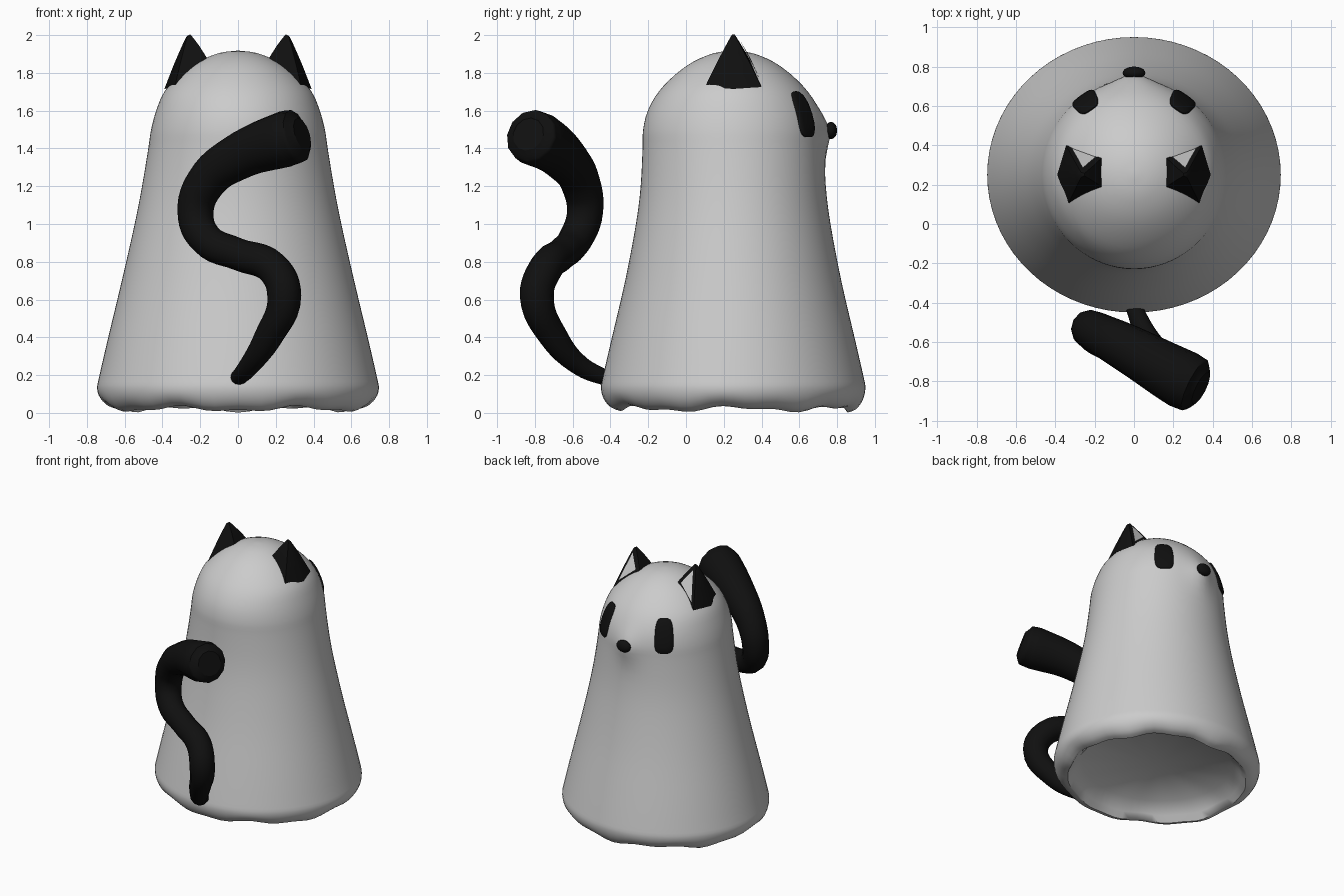
import bpy, bmesh, math
from mathutils import Vector
from mathutils.bvhtree import BVHTree

if "Cube" in bpy.data.objects:
    bpy.data.objects.remove(bpy.data.objects["Cube"])

CY = 0.25      # body axis position in y
SEG = 72

black = bpy.data.materials.new("black")
black.diffuse_color = (0.005, 0.005, 0.005, 1)
black.use_nodes = True
black.node_tree.nodes["Principled BSDF"].inputs["Base Color"].default_value = black.diffuse_color


def finish(name, bm, mat=None, angle=60):
    bmesh.ops.recalc_face_normals(bm, faces=bm.faces)
    me = bpy.data.meshes.new(name)
    bm.to_mesh(me)
    ob = bpy.data.objects.new(name, me)
    bpy.context.collection.objects.link(ob)
    if mat:
        me.materials.append(mat)
    bpy.ops.object.select_all(action='DESELECT')
    ob.select_set(True)
    bpy.context.view_layer.objects.active = ob
    bpy.ops.object.shade_smooth_by_angle(angle=math.radians(angle))
    return ob


def catmull(pts, n):
    pts = [Vector(p) for p in pts]
    out = []
    for i in range(len(pts) - 1):
        a, b, c, d = pts[max(i - 1, 0)], pts[i], pts[i + 1], pts[min(i + 2, len(pts) - 1)]
        for k in range(n):
            t = k / n
            out.append(0.5 * (2 * b + (c - a) * t + (2 * a - 5 * b + 4 * c - d) * t * t
                              + (3 * b - a - 3 * c + d) * t ** 3))
    return out + [pts[-1]]


def bridge(bm, rings):
    for lo, hi in zip(rings, rings[1:]):
        n = len(lo)
        for i in range(n):
            bm.faces.new((lo[i], lo[(i + 1) % n], hi[(i + 1) % n], hi[i]))


# Draped sheet body: (z, half width in x, half depth in y), recessed floor first
inner = [(0.14, 0, 0), (0.14, 0.54, 0.51), (0.06, 0.61, 0.57)]
outer = [(0.02, 0.645, 0.605), (0.035, 0.69, 0.65), (0.075, 0.73, 0.685), (0.13, 0.746, 0.70),
         (0.2, 0.733, 0.688), (0.4, 0.687, 0.642), (0.7, 0.615, 0.572), (1.0, 0.547, 0.515),
         (1.2, 0.508, 0.49), (1.4, 0.475, 0.48), (1.5, 0.46, 0.477), (1.6, 0.433, 0.452),
         (1.7, 0.39, 0.395), (1.79, 0.308, 0.308), (1.86, 0.21, 0.21), (1.905, 0.10, 0.10),
         (1.918, 0, 0)]
bm = bmesh.new()
rings = []
for z, rx, ry in [Vector(p) for p in inner] + catmull(outer, 3):
    ring = []
    for i in range(SEG):
        a = 2 * math.pi * i / SEG            # measured from the face side (+y)
        wave = -0.6 * math.cos(6 * a) - 0.4 * math.cos(13 * a)
        hem = max(0, 1 - z / 0.12) if rx else 0
        bump = 0.033 * math.exp(-(z - 1.48) ** 2 / 0.012) * math.exp(-(math.sin(a) / 0.2) ** 2) \
            if math.cos(a) > 0 else 0        # muzzle
        ring.append(bm.verts.new((math.sin(a) * rx,
                                  CY + math.cos(a) * (ry + bump), z + 0.022 * wave * hem)))
    rings.append(ring)
bridge(bm, rings)
bmesh.ops.remove_doubles(bm, verts=bm.verts, dist=1e-4)
bmesh.ops.recalc_face_normals(bm, faces=bm.faces)
tree = BVHTree.FromBMesh(bm)
finish("sheet_body", bm)

# Nose
bm = bmesh.new()
bmesh.ops.create_uvsphere(bm, u_segments=20, v_segments=12, radius=1)
for v in bm.verts:
    v.co = Vector((v.co.x * 0.058, 0.768 + v.co.y * 0.032, 1.495 + v.co.z * 0.045))
finish("nose", bm, black)

for side, label in ((1, "right"), (-1, "left")):
    # Eye: rounded rectangle laid on the body surface
    bm = bmesh.new()
    rings = []
    for s, lift in ((1, -0.01), (1, 0.006), (0.9, 0.012), (0.6, 0.012), (0.3, 0.012)):
        ring = []
        for i in range(32):
            t = 2 * math.pi * i / 32
            c, n = math.cos(t), math.sin(t)
            u = math.copysign(abs(c) ** 0.55, c) * s
            w = math.copysign(abs(n) ** 0.55, n) * s
            a = side * (0.585 + 0.145 * u)
            d = Vector((math.sin(a), math.cos(a), 0))
            hit, nor, _, _ = tree.ray_cast(Vector((0, CY, 1.58 + 0.12 * w)), d)
            if nor.dot(d) < 0:
                nor = -nor
            ring.append(bm.verts.new(hit + nor * lift))
        rings.append(ring)
    bridge(bm, rings)
    bm.faces.new(rings[-1])
    finish("eye_" + label, bm, black)

    # Ear: faceted cone with a blunt tip
    base = [Vector(p) for p in ((0.335, 0.10, 1.725), (0.39, 0.25, 1.715), (0.345, 0.40, 1.725),
                                (0.165, 0.335, 1.875), (0.165, 0.19, 1.88))]
    tip = Vector((0.262, 0.25, 2.015))
    mirror = lambda p: Vector((p.x * side, p.y, p.z))
    bm = bmesh.new()
    rings = []
    for f, swell in ((0, 1), (0.45, 1.08), (0.75, 1.15), (0.92, 1.2)):
        ring = []
        for p in base:
            q = p.lerp(tip, f)
            axis = sum(base, Vector()) / 5
            axis = axis.lerp(tip, f)
            q.x = axis.x + (q.x - axis.x) * swell
            q.y = axis.y + (q.y - axis.y) * (1 + (swell - 1) * 0.5)
            ring.append(bm.verts.new(mirror(q)))
        rings.append(ring)
    bridge(bm, rings)
    bm.faces.new(rings[0])
    peak = bm.verts.new(mirror(Vector((0.262, 0.25, 2.0))))
    for i in range(5):
        bm.faces.new((rings[-1][i], rings[-1][(i + 1) % 5], peak))
    bm.normal_update()
    ear_tree = BVHTree.FromBMesh(bm)
    finish("ear_" + label, bm, black, 35)

    # Inner ear: grey triangle projected on the ear's front face
    a, b = base[2], base[3]
    mid = (a + b + tip) / 3
    tri = [p.lerp(mid, 0.32) for p in (a, b, tip)]
    bm = bmesh.new()
    pts = []
    for i in range(3):
        for k in range(4):
            p = mirror(tri[i].lerp(tri[(i + 1) % 3], k / 4))
            hit = ear_tree.ray_cast(Vector((p.x, 1, p.z)), Vector((0, -1, 0)))[0] or p
            pts.append(bm.verts.new(hit + Vector((0, 0.008, 0.004))))
    c = mirror(mid)
    hit = ear_tree.ray_cast(Vector((c.x, 1, c.z)), Vector((0, -1, 0)))[0] or c
    hub = bm.verts.new(hit + Vector((0, 0.008, 0.004)))
    for i in range(12):
        bm.faces.new((pts[i], pts[(i + 1) % 12], hub))
    finish("inner_ear_" + label, bm)

# Tail: tapered S-shaped tube (x, y, z, radius)
path = [(-0.01, -0.40, 0.175, 0.04), (0.06, -0.56, 0.25, 0.055), (0.16, -0.70, 0.40, 0.075),
        (0.245, -0.79, 0.62, 0.09), (0.18, -0.74, 0.77, 0.09), (0, -0.66, 0.84, 0.085),
        (-0.17, -0.585, 0.92, 0.09), (-0.225, -0.535, 1.06, 0.095), (-0.17, -0.56, 1.22, 0.105),
        (0, -0.65, 1.355, 0.125), (0.25, -0.79, 1.45, 0.15), (0.31, -0.82, 1.465, 0.143),
        (0.34, -0.835, 1.475, 0.09)]
cu = bpy.data.curves.new("tail", 'CURVE')
cu.dimensions = '3D'
cu.bevel_depth = 1
cu.bevel_resolution = 4
cu.resolution_u = 6
cu.use_fill_caps = True
sp = cu.splines.new('BEZIER')
sp.bezier_points.add(len(path) - 1)
for bp, (x, y, z, r) in zip(sp.bezier_points, path):
    bp.co = (x, y, z)
    bp.radius = r
    bp.handle_left_type = bp.handle_right_type = 'AUTO'
cu.materials.append(black)
tail = bpy.data.objects.new("tail", cu)
bpy.context.collection.objects.link(tail)
bpy.ops.object.select_all(action='DESELECT')
tail.select_set(True)
bpy.context.view_layer.objects.active = tail
bpy.ops.object.convert(target='MESH')
bpy.ops.object.shade_smooth_by_angle(angle=math.radians(50))
